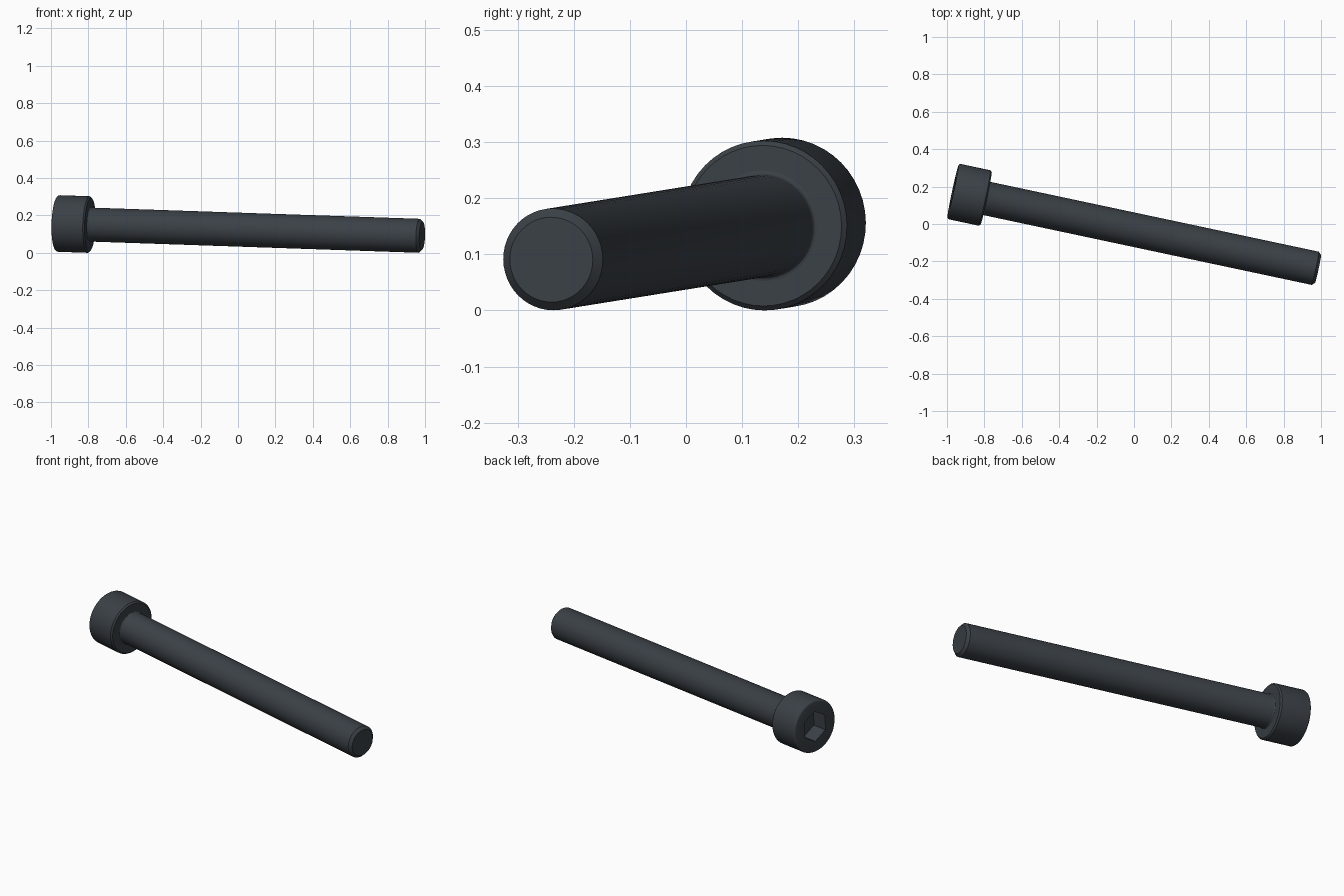
import bpy, bmesh, math
from mathutils import Vector, Matrix

cube = bpy.data.objects.get("Cube")
if cube:
    bpy.data.objects.remove(cube, do_unlink=True)

SEGMENTS = 48
MM = 0.03026                       # one model millimetre in scene units
HEAD_R, SHAFT_R = 5 * MM, 3 * MM
HEAD_H, LENGTH = 6 * MM, 66 * MM
SOCKET_R, SOCKET_DEPTH = 5 * MM / math.sqrt(3), 3 * MM

# Screw axis: from the centre of the head face to the centre of the tip
start = Vector((-0.968, 0.175, 0.157))
tip = Vector((0.984, -0.24, 0.0905))
axis = (tip - start).normalized()
side = Vector((0, 0, 1)).cross(axis).normalized()
up = axis.cross(side)
frame = Matrix.Translation(start) @ Matrix((side, up, axis)).transposed().to_4x4()

steel = bpy.data.materials.new("dark blackened steel")
colour = (0.043, 0.052, 0.062, 1)
steel.diffuse_color = colour
steel.use_nodes = True
bsdf = steel.node_tree.nodes["Principled BSDF"]
bsdf.inputs["Base Color"].default_value = colour
bsdf.inputs["Roughness"].default_value = 0.6


def ring(bm, radius, z, count, turn=0.0):
    angles = [turn + math.tau * i / count for i in range(count)]
    return [bm.verts.new((radius * math.cos(a), radius * math.sin(a), z)) for a in angles]


def skin(bm, a, b):
    """Join two rings of equal size with quads."""
    for i in range(len(a)):
        j = (i + 1) % len(a)
        bm.faces.new((a[i], a[j], b[j], b[i]))


def lathe(bm, profile):
    rings = [ring(bm, r, z, SEGMENTS) for r, z in profile]
    for a, b in zip(rings, rings[1:]):
        skin(bm, a, b)
    return rings


def finish(bm, name):
    bmesh.ops.recalc_face_normals(bm, faces=bm.faces[:])
    mesh = bpy.data.meshes.new(name)
    bm.to_mesh(mesh)
    bm.free()
    mesh.materials.append(steel)
    obj = bpy.data.objects.new(name, mesh)
    obj.matrix_world = frame
    bpy.context.collection.objects.link(obj)
    bpy.ops.object.select_all(action='DESELECT')
    obj.select_set(True)
    bpy.context.view_layer.objects.active = obj
    bpy.ops.object.shade_smooth_by_angle(angle=math.radians(30))


# Cylindrical head with rounded outer rim and chamfered underside
bm = bmesh.new()
fillet, bevel = 0.4 * MM, 0.27 * MM
rim = [(HEAD_R - fillet * (1 - math.sin(t)), fillet * (1 - math.cos(t)))
       for t in (math.pi / 2 * i / 4 for i in range(5))]
rings = lathe(bm, rim + [(HEAD_R, HEAD_H - bevel), (HEAD_R - bevel, HEAD_H)])
bm.faces.new(rings[-1])

# Hexagonal socket sunk into the head face
mouth = ring(bm, SOCKET_R, 0, 6, math.pi / 2)
floor = ring(bm, SOCKET_R, SOCKET_DEPTH, 6, math.pi / 2)
skin(bm, mouth, floor)
bm.faces.new(floor)
border = [bm.edges.get((loop[i - 1], loop[i])) or bm.edges.new((loop[i - 1], loop[i]))
          for loop in (rings[0], mouth) for i in range(len(loop))]
bmesh.ops.triangle_fill(bm, edges=border, use_beauty=True, normal=(0, 0, -1))
finish(bm, "socket_head")

# Plain shaft with a small neck fillet and chamfered tip
bm = bmesh.new()
neck, chamfer = 0.25 * MM, 0.5 * MM
curve = [(SHAFT_R + neck * (1 - math.sin(t)), HEAD_H + neck * (1 - math.cos(t)))
         for t in (math.pi / 2 * i / 3 for i in range(4))]
rings = lathe(bm, [(SHAFT_R + neck, HEAD_H - neck)] + curve
              + [(SHAFT_R, LENGTH - chamfer), (SHAFT_R - chamfer, LENGTH)])
bm.faces.new(rings[0])
bm.faces.new(rings[-1])
finish(bm, "shaft")
